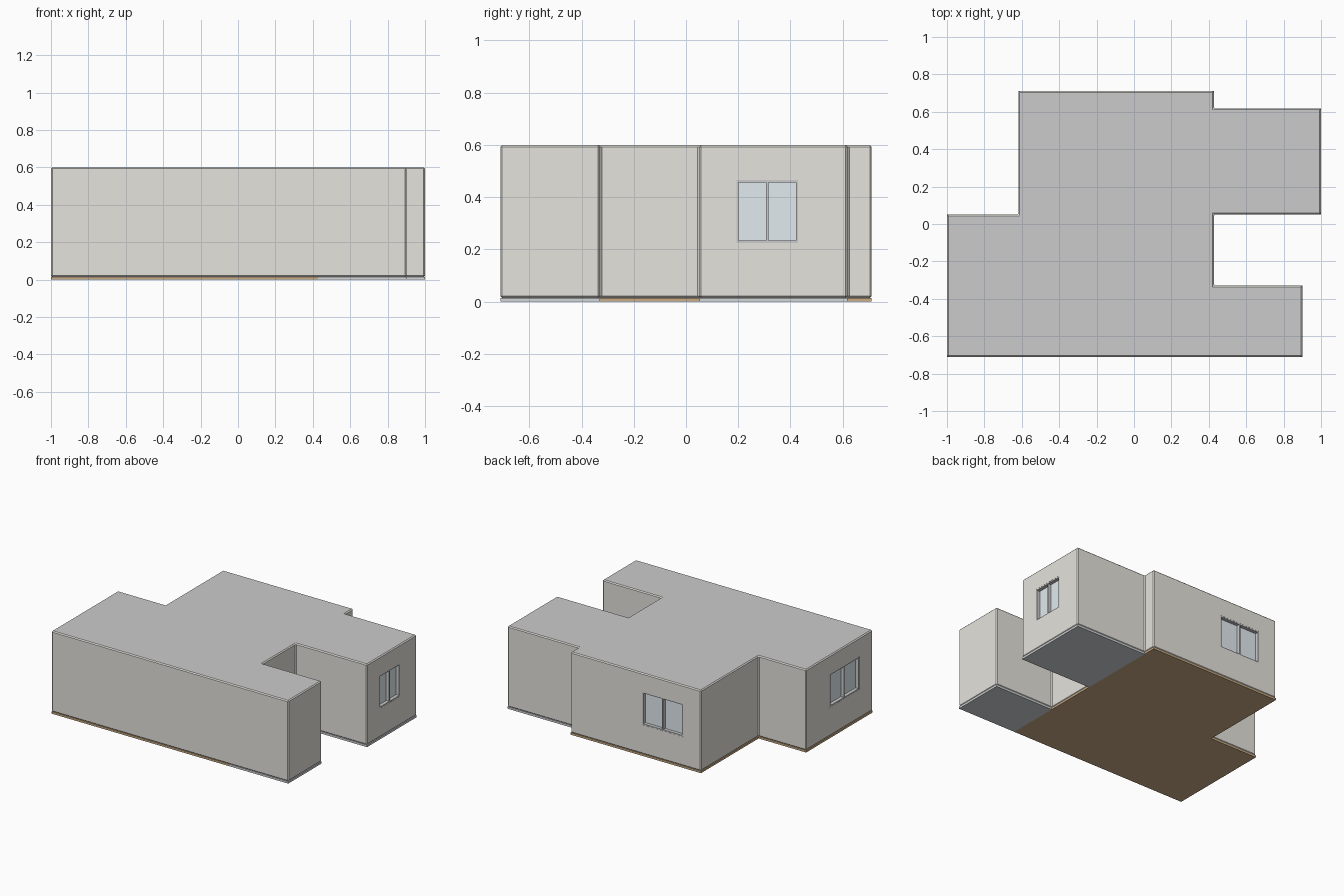
import bpy, bmesh, math
from mathutils import Matrix, Vector

if "Cube" in bpy.data.objects:
    bpy.data.objects.remove(bpy.data.objects["Cube"])

H, SLAB, WALL = 0.6, 0.015, 0.05


def material(name, rgb):
    m = bpy.data.materials.new(name)
    m.diffuse_color = (*rgb, 1)
    m.use_nodes = True
    m.node_tree.nodes["Principled BSDF"].inputs["Base Color"].default_value = m.diffuse_color
    return m


plaster = material("plaster", (0.79, 0.77, 0.72))
roof_mat = material("roof", (0.79, 0.79, 0.77))
wood = material("wood", (0.60, 0.42, 0.24))
tile = material("tile", (0.66, 0.69, 0.71))
glass = material("glass", (0.76, 0.83, 0.87))


def add_object(name, bm, *mats):
    bmesh.ops.recalc_face_normals(bm, faces=bm.faces)
    me = bpy.data.meshes.new(name)
    bm.to_mesh(me)
    bm.free()
    for m in mats:
        me.materials.append(m)
    ob = bpy.data.objects.new(name, me)
    bpy.context.collection.objects.link(ob)
    return ob


def prism(pts, z0, z1, bevel=0):
    bm = bmesh.new()
    face = bm.faces.new([bm.verts.new((x, y, z0)) for x, y in pts])
    ext = bmesh.ops.extrude_face_region(bm, geom=[face], use_keep_orig=True)
    verts = [g for g in ext["geom"] if isinstance(g, bmesh.types.BMVert)]
    bmesh.ops.translate(bm, verts=verts, vec=(0, 0, z1 - z0))
    bmesh.ops.recalc_face_normals(bm, faces=bm.faces)
    if bevel:
        bmesh.ops.bevel(bm, geom=bm.edges[:], offset=bevel, segments=1,
                        affect='EDGES', profile=0.5)
    return bm


def rect(x0, x1, y0, y1):
    return [(x0, y0), (x1, y0), (x1, y1), (x0, y1)]


def inset(pts, t):
    out = []
    for i, p in enumerate(pts):
        a, b, c = Vector(pts[i - 1]), Vector(p), Vector(pts[(i + 1) % len(pts)])
        d1, d2 = (b - a).normalized(), (c - b).normalized()
        out.append(tuple(b + t * Vector((-d1.y - d2.y, d1.x + d2.x))))
    return out


def box(bm, x0, x1, y0, y1, z0, z1, mat):
    m = mat @ Matrix.Translation(((x0 + x1) / 2, (y0 + y1) / 2, (z0 + z1) / 2))
    bmesh.ops.create_cube(bm, size=1, matrix=m @ Matrix.Diagonal((x1 - x0, y1 - y0, z1 - z0, 1)))


# Building shell with chamfered edges
outline = [(-1, -.711), (.901, -.711), (.901, -.329), (.428, -.329), (.428, .051),
           (1, .051), (1, .618), (.428, .618), (.428, .711), (-.618, .711),
           (-.618, .051), (-1, .051)]
bm = prism(outline, SLAB, H, bevel=0.007)
for f in bm.faces:
    f.material_index = int(f.calc_center_median().z > H - 0.001)
walls = add_object("walls_and_roof", bm, plaster, roof_mat)


def cut(name, bm):
    cutter = add_object(name, bm, plaster)
    cutter.hide_render = True
    cutter.display_type = 'WIRE'
    cutter.hide_set(True)
    mod = walls.modifiers.new(name, 'BOOLEAN')
    mod.operation, mod.solver, mod.object = 'DIFFERENCE', 'EXACT', cutter


# Hollow interior, open to the floor slabs
cut("interior_cutter", prism(inset(outline, WALL), SLAB - 0.01, H - 0.03))

# Floor slabs
add_object("wood_floor", prism([(-1, -.711), (.428, -.711), (.428, .711), (-.618, .711),
                                (-.618, .051), (-1, .051)], 0, SLAB), wood)
add_object("front_tile_floor", prism(rect(.428, .901, -.711, -.329), 0, SLAB), tile)
add_object("back_tile_floor", prism(rect(.428, 1, .051, .618), 0, SLAB), tile)


# Two-pane windows: local -y points out of the wall
def window(name, x, y, angle, width, z0=0.225, z1=0.465, bar=0.009):
    mat = Matrix.Translation((x, y, 0)) @ Matrix.Rotation(math.radians(angle), 4, 'Z')
    w = width / 2
    bm = bmesh.new()
    box(bm, -w, w, -0.05, WALL + 0.05, z0, z1, mat)
    cut(name + "_cutter", bm)
    bm = bmesh.new()
    for a, b in ((-w, -w + bar), (-bar / 2, bar / 2), (w - bar, w)):
        box(bm, a, b, 0.001, WALL, z0, z1, mat)
    for a, b in ((z0, z0 + bar), (z1 - bar, z1)):
        box(bm, -w, w, 0.001, WALL, a, b, mat)
    add_object(name + "_frame", bm)
    bm = bmesh.new()
    box(bm, -w + bar / 2, w - bar / 2, 0.025, 0.031, z0 + bar / 2, z1 - bar / 2, mat)
    add_object(name + "_glass", bm, glass)


window("right_window", 1, 0.311, 90, 0.237)
window("back_window", -0.31, 0.711, 180, 0.33)
window("left_window", -1, -0.388, -90, 0.34)
